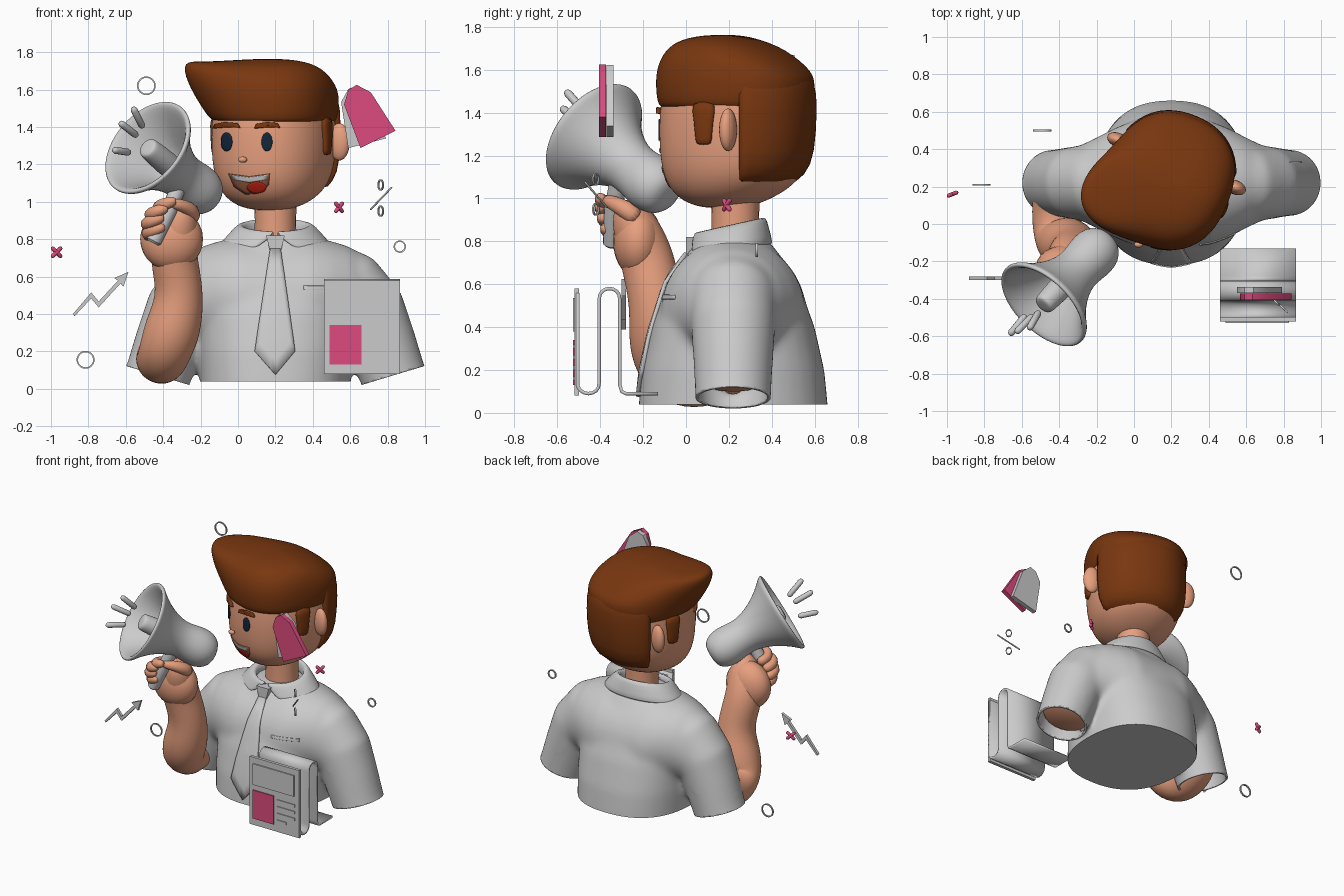
import bpy, bmesh, math
from math import sin, cos, pi, radians, exp
from mathutils import Vector, Matrix
from mathutils.bvhtree import BVHTree

if "Cube" in bpy.data.objects:
    bpy.data.objects.remove(bpy.data.objects["Cube"])

def material(name, *rgb):
    m = bpy.data.materials.new(name)
    m.diffuse_color = (*rgb, 1)
    m.use_nodes = True
    m.node_tree.nodes["Principled BSDF"].inputs["Base Color"].default_value = m.diffuse_color
    return m

SKIN, HAIR = material("skin", .8, .35, .21), material("hair_brown", .19, .038, .005)
PINK, NAVY = material("pink", .72, .07, .21), material("navy", .006, .02, .045)
RED, INNER = material("red", .5, .015, .006), material("mouth_inner", .3, .1, .05)

def finish(name, bm, mat=None, sub=0, thick=0, offset=-1, M=None):
    bm.transform(M or Matrix())
    bmesh.ops.recalc_face_normals(bm, faces=bm.faces)
    me = bpy.data.meshes.new(name)
    bm.to_mesh(me)
    ob = bpy.data.objects.new(name, me)
    bpy.context.collection.objects.link(ob)
    if mat:
        me.materials.append(mat)
    if thick:
        s = ob.modifiers.new("thickness", 'SOLIDIFY')
        s.thickness, s.offset = thick, offset
    if sub:
        s = ob.modifiers.new("smooth", 'SUBSURF')
        s.levels = s.render_levels = sub
    bpy.ops.object.select_all(action='DESELECT')
    ob.select_set(True)
    bpy.context.view_layer.objects.active = ob
    bpy.ops.object.shade_smooth_by_angle(angle=radians(180 if sub else 40))
    return ob

def skin_rings(rings, caps=True, closed=True, bm=None):
    bm = bm or bmesh.new()
    vs = [[bm.verts.new(p) for p in r] for r in rings]
    n = len(vs[0])
    for a, b in zip(vs, vs[1:]):
        for i in range(n if closed else n - 1):
            bm.faces.new((a[i], a[(i + 1) % n], b[(i + 1) % n], b[i]))
    for ring in (vs[0], vs[-1]) if caps else ():
        bm.faces.new(ring)
    return bm

def loft_rings(rows, power=2.0, n=28):  # rows: z, y centre, x radius, y radius
    dirs = [(cos(2 * pi * i / n), sin(2 * pi * i / n)) for i in range(n)]
    unit = [Vector(d) * (abs(d[0]) ** power + abs(d[1]) ** power) ** (-1 / power) for d in dirs]
    return [[Vector((rx * u.x, cy + ry * u.y, z)) for u in unit] for z, cy, rx, ry in rows]

def tube_rings(rows, n=16, axis=None):  # rows: x, y, z, radius
    P, u, rings = [Vector(r[:3]) for r in rows], None, []
    for i, p in enumerate(P):
        t = axis or (P[min(i + 1, len(P) - 1)] - P[max(i - 1, 0)]).normalized()
        u = (t.orthogonal() if u is None else u - t * u.dot(t)).normalized()
        w, r = t.cross(u), rows[i][3]
        rings.append([p + r * (u * cos(2 * pi * k / n) + w * sin(2 * pi * k / n)) for k in range(n)])
    return rings

def tube(name, rows, mat=None, n=16, sub=1, axis=None):
    return finish(name, skin_rings(tube_rings(rows, n, axis)), mat, sub)

def rod(name, a, b, r, mat=None):
    a, b = Vector(a), Vector(b)
    d = (b - a).normalized() * r
    tube(name, [(*(a - d * .95), r * .3), (*(a - d * .7), r * .72), (*a, r),
                (*b, r), (*(b + d * .7), r * .72), (*(b + d * .95), r * .3)], mat, 10, 0)

def ball(name, size, M, mat=None):
    bm = bmesh.new()
    bmesh.ops.create_uvsphere(bm, u_segments=24, v_segments=14, radius=1)
    finish(name, bm, mat, M=M @ Matrix.Diagonal((*size, 1)))

def plate(name, pts, y0, y1, mat=None):
    finish(name, skin_rings([[(x, y, z) for x, z in pts] for y in (y0, y1)]), mat)

def rect(x0, x1, z0, z1):
    return [(x0, z0), (x1, z0), (x1, z1), (x0, z1)]

def ellipse(cx, cz, rx, rz, n=20):
    return [(cx + rx * cos(2 * pi * i / n), cz + rz * sin(2 * pi * i / n)) for i in range(n)]

def patch(name, pts, ob, mat, off, thick=.012):  # lays a front outline onto a curved surface
    tree = BVHTree.FromObject(ob, bpy.context.evaluated_depsgraph_get())
    pts = [Vector(a).lerp(Vector(b), k / 4) for a, b in zip(pts, pts[1:] + pts[:1]) for k in range(4)]
    c, rings = sum(pts, Vector((0, 0))) / len(pts), []
    for s in (1, .75, .5, .25, .02):
        q = [c.lerp(p, s) for p in pts]
        hits = [tree.ray_cast(Vector((p.x, -2, p.y)), Vector((0, 1, 0)))[0] for p in q]
        rings.append([(p.x, (h.y if h else 0) - off, p.y) for p, h in zip(q, hits)])
    bm = skin_rings(rings, False)
    bm.faces.new(bm.verts[:][-len(pts):])
    finish(name, bm, mat, 0, thick, 0)

# head, turned towards the megaphone
H = Matrix.Translation((.19, .23, 0)) @ Matrix.Rotation(radians(-22), 4, 'Z')
head = finish("head", skin_rings(loft_rings([(.955, -.06, .03, .03), (.96, -.06, .12, .12), (1.0, -.05, .215, .22),
    (1.08, -.015, .285, .315), (1.2, 0, .32, .355), (1.4, 0, .325, .357), (1.55, 0, .31, .33), (1.65, 0, .2, .22),
    (1.68, 0, .05, .05)], 2.2)), SKIN, 2, M=H)
tube("neck", [(.2, .23, .74, .115), (.2, .23, .9, .11), (.2, .23, 1.02, .115)], SKIN, 24, 0)
# hair: swept cap, back, then sideburns with ears
rings = loft_rings([(1.415, 0, .29, .32), (1.43, 0, .325, .355), (1.5, 0, .335, .365), (1.6, 0, .335, .365),
                    (1.69, 0, .305, .325), (1.745, -.02, .23, .23), (1.765, -.04, .08, .08)], 2.4)
for ring, bulge, lift, slope in zip(rings, (0, .02, .13, .34, .58, .56, .1), (0, .02, .02, .04, .07, 0, 0), (0, 0, 0, .1, .24, .2, .1)):
    for v in ring:
        b = exp(-((math.degrees(math.atan2(v.y, v.x)) % 360 - 212) / 34) ** 2)
        v.z += lift * b - slope * max(0, v.y)
        v.xy *= 1 + bulge * b
finish("hair_cap", skin_rings(rings), HAIR, 2, M=H)
bm = skin_rings(loft_rings([(1.055, 0, .18, .2), (1.07, 0, .28, .28), (1.15, 0, .335, .355), (1.3, 0, .345, .375),
                            (1.5, 0, .347, .382), (1.6, 0, .32, .35), (1.65, 0, .2, .2)], 2.3))
bmesh.ops.bisect_plane(bm, geom=bm.verts[:] + bm.edges[:] + bm.faces[:], plane_co=(0, .12, 0), plane_no=(0, 1, 0), clear_inner=True)
bmesh.ops.holes_fill(bm, edges=[e for e in bm.edges if e.is_boundary])
finish("hair_back", bm, HAIR, 1, M=H)
for s in (1, -1):
    ball("ear", (.06, .038, .1), H @ Matrix.Translation((s * .338, .1, 1.32)), SKIN)
    finish("sideburn", skin_rings(loft_rings([(1.25, -.03, .015, .03), (1.265, -.03, .024, .042), (1.36, -.03, .026, .046),
           (1.46, -.03, .026, .07)], 3, 16)), HAIR, 1, M=H @ Matrix.Translation((s * .317, 0, 0)))
# face details
for x in (-.06, .155):
    patch("eye", ellipse(x, 1.32, .029, .05), head, NAVY, .002, .008)
    patch("eyebrow", [(x - .065, 1.392), (x - .055, 1.415), (x, 1.425), (x + .055, 1.42), (x + .07, 1.396), (x, 1.398)], head, HAIR, .008, .025)
ball("nose", (.024, .016, .016), Matrix.Translation((.025, -.11, 1.225)), SKIN)
patch("mouth", [(-.05, 1.15), (.06, 1.135), (.17, 1.15), (.165, 1.09), (.11, 1.045), (.04, 1.04), (-.02, 1.08)], head, INNER, .001, .006)
patch("teeth", [(-.042, 1.146), (.06, 1.131), (.162, 1.146), (.15, 1.118), (.06, 1.104), (-.02, 1.118)], head, None, .004, .006)
patch("tongue", ellipse(.1, 1.076, .052, .03), head, RED, .004, .006)

# shirt: body, shoulders and sleeves fused, then trimmed at the hems
bm = skin_rings(loft_rings([(-.06, 0, .398, .445), (.05, 0, .402, .44), (.2, 0, .41, .425), (.4, 0, .41, .38), (.55, 0, .4, .325),
    (.68, 0, .36, .26), (.76, 0, .28, .2), (.81, 0, .2, .16), (.82, 0, .15, .12)], 2.4, 40))
for s in (1, -1):
    skin_rings([[(s * x, ry * cos(pi * k / 16), z + rz * sin(pi * k / 16)) for k in range(32)] for x, z, ry, rz in
        ((0, .45, .345, .36), (.2, .47, .335, .345), (.3, .5, .295, .29), (.4, .5, .243, .26), (.5, .45, .195, .23))], bm=bm)
    skin_rings(tube_rings([(s * x, 0, z, r) for x, z, r in ((.17, .6, .185), (.28, .59, .2), (.4, .54, .202), (.5, .42, .198),
        (.565, .25, .187), (.624, .085, .178), (.68, -.06, .176))], 28), bm=bm)
draft = finish("shirt_draft", bm, M=Matrix.Translation((.2, .22, 0)))
fuse, soften = draft.modifiers.new("fuse", 'REMESH'), draft.modifiers.new("soften", 'SMOOTH')
fuse.mode, fuse.voxel_size, soften.factor, soften.iterations = 'VOXEL', .015, .5, 30
bm = bmesh.new()
bm.from_object(draft, bpy.context.evaluated_depsgraph_get())
bpy.data.objects.remove(draft)
for s, co, no in ((0, (0, 0, .04), (0, 0, -1)), (1, (.825, 0, .07), (.29, 0, -.957)), (-1, (-.425, 0, .07), (-.29, 0, -.957))):
    inside = lambda v: abs(v.co.x - .2) < .425 if s == 0 else (v.co.x - .2) * s > .425
    geom = [v for v in bm.verts if inside(v)]
    geom += [g for g in bm.edges[:] + bm.faces[:] if all(inside(v) for v in g.verts)]
    bmesh.ops.bisect_plane(bm, geom=geom, plane_co=co, plane_no=no, clear_outer=True)
    if s == 0:
        bmesh.ops.holes_fill(bm, edges=[e for e in bm.edges if e.is_boundary])
shirt = finish("shirt", bm, None, 0, .015)
tube("arm_stump", [(.7, .22, .4, .14), (.76, .22, .25, .158), (.79, .22, .15, .158), (.793, .22, .14, .14)], SKIN, 20, 0)
# collar with two front flaps, tie and pocket
rings = []
for rx, ry, zb, drop, gap in ((.165, .145, .82, .03, 3), (.17, .15, .905, .07, 3), (.195, .165, .91, .07, 3),
                              (.24, .175, .86, .065, 9), (.3, .195, .785, .045, 24)):
    A = [radians(-90 + gap + (360 - 2 * gap) * i / 32) for i in range(33)]
    rings.append([(.2 + rx * cos(p), .205 + ry * sin(p), zb - drop * (1 - sin(p)) / 2) for p in A])
finish("collar", skin_rings(rings, False, False), None, 1, .016, 0)
plate("tie_knot", [(.15, .82), (.25, .82), (.23, .74), (.17, .74)], 0, .07)
patch("tie_blade", [(.172, .745), (.228, .745), (.305, .2), (.2, .075), (.09, .2)], shirt, None, .008, .02)
patch("pocket_edge", rect(.35, .54, .53, .55), shirt, None, .002, .008)

# raised arm and hand
tube("raised_arm", [(-.34, .22, .32, .13), (-.40, .2, .2, .14), (-.42, .1, .15, .13), (-.41, -.02, .15, .135), (-.39, -.09, .2, .142),
     (-.345, -.12, .33, .155), (-.307, -.135, .5, .127), (-.335, -.165, .65, .128), (-.345, -.19, .75, .125),
     (-.315, -.24, .88, .11), (-.295, -.28, .96, .07), (-.29, -.29, .99, .02)], SKIN, 20, 2)
ball("palm", (.168, .115, .17), Matrix.Translation((-.355, -.225, .8)), SKIN)
for x, y, z in ((-.40, -.39, .975), (-.445, -.39, .935), (-.465, -.38, .885), (-.46, -.365, .835)):
    tube("finger", [(x + .07, y - .01, z + .03, .012), (x + .06, y - .012, z + .03, .028), (x, y - .005, z + .01, .036),
                    (x - .035, y + .05, z - .005, .036), (x, y + .13, z - .02, .036)], SKIN, 12, 1)
tube("thumb", [(-.25, -.22, .9, .05), (-.24, -.28, .95, .045), (-.29, -.34, .98, .035), (-.35, -.37, .99, .03), (-.36, -.375, .99, .01)], SKIN, 12)
# megaphone turned from one profile
base, axis = Vector((-.22, -.16, 1.07)), Vector((-.6, -.62, .5)).normalized()
prof = [(-.125, .02), (-.12, .075), (-.09, .112), (-.03, .135), (.04, .133), (.11, .122), (.18, .128), (.27, .163), (.35, .215),
        (.4, .258), (.42, .28), (.44, .286), (.45, .272), (.435, .25), (.39, .215), (.3, .15), (.2, .09), (.15, .02)]
for name, pts in (("megaphone", prof), ("megaphone_core", [(.12, .075), (.4, .06), (.435, .056), (.445, .045), (.446, .01)])):
    tube(name, [(*(base + axis * t), r) for t, r in pts], None, 40, 1, axis)
tube("megaphone_handle", [(-.455, -.345, .78, .03), (-.45, -.345, .79, .042), (-.37, -.34, .95, .042), (-.31, -.31, 1.1, .042)], None, 16, 0)
for a, b in (((-.515, -.48, 1.41), (-.555, -.55, 1.49)), ((-.55, -.5, 1.36), (-.62, -.57, 1.415)), ((-.59, -.5, 1.265), (-.655, -.58, 1.275))):
    rod("sound_dash", a, b, .019)

# folded newspaper: ribbon with printed blocks
arc = [pi * k / 8 for k in range(1, 8)]
path = [(-.505, .56), (-.505, .13)] + [(-.455 - .05 * cos(a), .135 - .045 * sin(a)) for a in arc] + [(-.405, .14), (-.405, .53)]
path += [(-.357 - .048 * cos(a), .535 + .045 * sin(a)) for a in arc] + [(-.309, .53), (-.309, .13), (-.3, .1), (-.28, .09), (-.13, .09)]
finish("newspaper", skin_rings([[(x, y, z) for y, z in path] for x in (.46, .865)], False, False), None, 0, .016, 0)
plate("front_page", rect(.46, .865, .08, .58), -.52, -.498)
plate("headline_block", rect(.49, .825, .38, .535), -.528, -.518)
plate("picture_block", rect(.49, .66, .13, .34), -.528, -.518, PINK)
for z, x in ((.31, .83), (.26, .83), (.21, .83), (.16, .76)):
    plate("text_bar", rect(.685, x, z - .01, z + .01), -.526, -.518)
# price tag pair
tag = [(.567, 1.52), (.59, 1.597), (.634, 1.625), (.71, 1.585), (.842, 1.38), (.655, 1.287)]
plate("tag_front", tag, -.405, -.372, PINK)
R, c = Matrix.Rotation(radians(-12), 2), Vector((.62, 1.6))
plate("tag_back", [tuple(c + R @ (Vector(p) - c)) for p in tag], -.37, -.338)
# floating ornaments
for name, loc, r, turn, squash in (("ring_top", (-.49, .5, 1.62), .05, 0, 1), ("ring_low", (-.815, .21, .155), .048, 0, 1),
        ("ring_side", (.865, .33, .76), .033, 0, 1), ("oval_top", (.763, -.42, 1.09), .03, -45, .7), ("oval_low", (.763, -.42, .95), .03, -45, .7)):
    bm = skin_rings([[(x, y, z) for x, z in ellipse(0, 0, q * squash, q, 32)] for q, y in
                     ((r, -.005), (r, .005), (r - .008, .005), (r - .008, -.005), (r, -.005))], False)
    bmesh.ops.remove_doubles(bm, verts=bm.verts, dist=1e-5)
    finish(name, bm, M=Matrix.Translation(loc) @ Matrix.Rotation(radians(turn), 4, 'Z'))
rod("slanted_bar", (.71, -.37, .96), (.82, -.47, 1.075), .005)
for cx, cy, cz, dx, dy in ((-.97, .16, .73, .02, .008), (.54, .19, .97, .016, .012)):
    for s in (.02, -.02):
        rod("cross_bar", (cx - dx, cy - dy, cz - s), (cx + dx, cy + dy, cz + s), .011, PINK)
plate("zigzag_arrow", [(-.874, .388), (-.785, .483), (-.745, .435), (-.628, .563), (-.612, .545), (-.586, .625), (-.662, .592),
                       (-.642, .578), (-.745, .467), (-.785, .515), (-.882, .4)], -.3, -.28)
